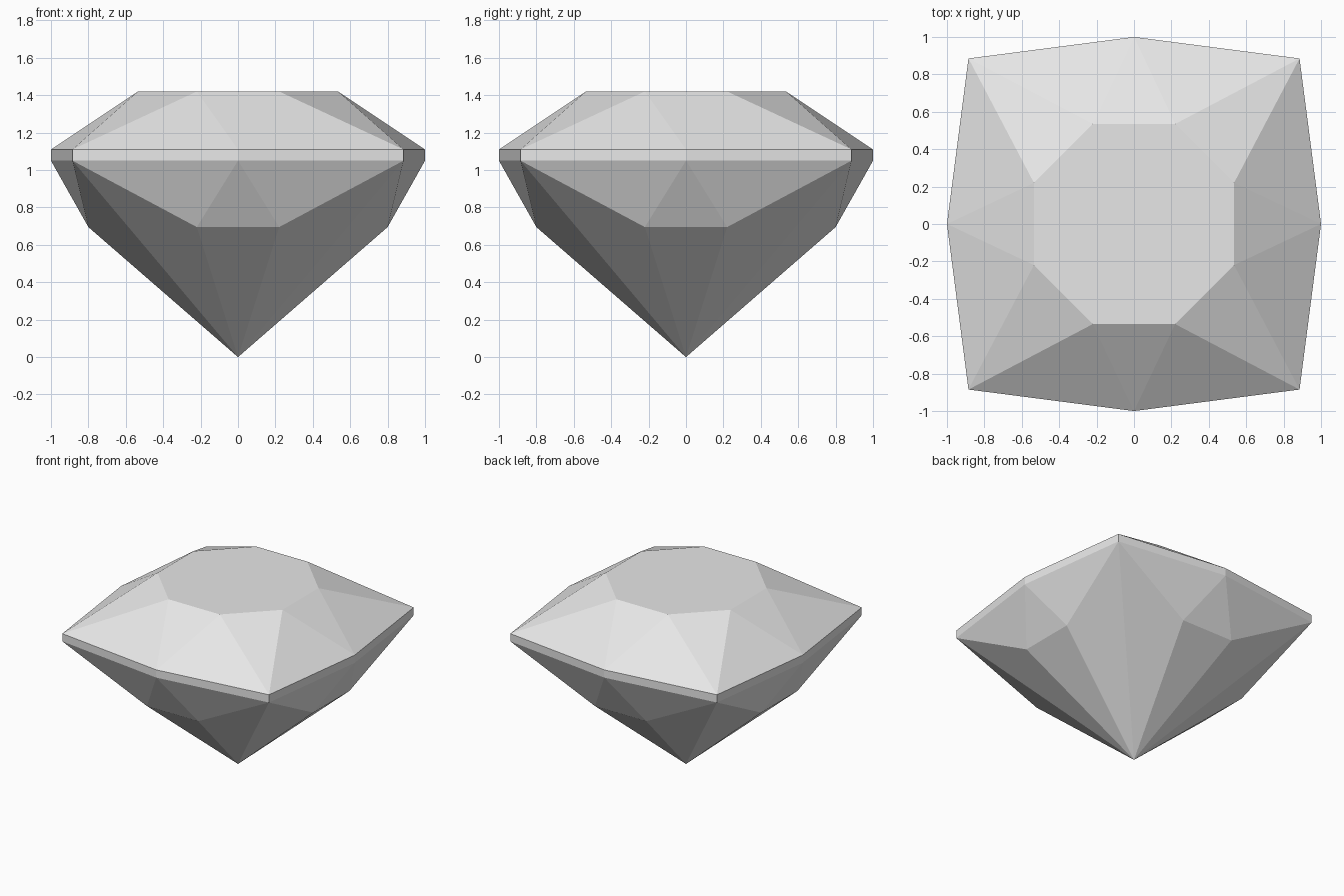
import bpy
import bmesh
from mathutils import Matrix, Vector

cube = bpy.data.objects.get("Cube")
if cube:
    bpy.data.objects.remove(cube, do_unlink=True)

# Heights of the cut
Z_PAVILION, Z_GIRDLE_LOW, Z_GIRDLE_TOP, Z_TABLE = 0.695, 1.05, 1.11, 1.42
MID, CORNER = 1.0, 0.885      # girdle reach at side middle and at corner
TABLE, BREAK, HALF = 0.535, 0.8, 0.22

stone = bpy.data.materials.new("pale grey stone")
stone.use_nodes = True
colour = (0.8, 0.8, 0.8, 1.0)
stone.diffuse_color = colour
stone.node_tree.nodes["Principled BSDF"].inputs["Base Color"].default_value = colour

bm = bmesh.new()


def quarter(k):
    """Named points of one side, turned by k quarter turns."""
    turn = Matrix.Rotation(k * 1.5707963, 3, "Z")
    points = {
        "table_l": (-HALF, -TABLE, Z_TABLE), "table_r": (HALF, -TABLE, Z_TABLE),
        "mid_top": (0, -MID, Z_GIRDLE_TOP), "mid_low": (0, -MID, Z_GIRDLE_LOW),
        "corner_top": (CORNER, -CORNER, Z_GIRDLE_TOP),
        "corner_low": (CORNER, -CORNER, Z_GIRDLE_LOW),
        "break_l": (-HALF, -BREAK, Z_PAVILION), "break_r": (HALF, -BREAK, Z_PAVILION),
    }
    return {name: bm.verts.new(turn @ Vector(p)) for name, p in points.items()}


sides = [quarter(k) for k in range(4)]
culet = bm.verts.new((0, 0, 0))

for k, s in enumerate(sides):
    nxt, prev = sides[(k + 1) % 4], sides[k - 1]
    facets = [
        # Crown facets
        (s["mid_top"], s["table_r"], s["table_l"]),
        (s["mid_top"], s["corner_top"], s["table_r"]),
        (prev["corner_top"], s["mid_top"], s["table_l"]),
        (s["corner_top"], nxt["table_l"], s["table_r"]),
        # Girdle band
        (s["mid_low"], s["corner_low"], s["corner_top"], s["mid_top"]),
        (prev["corner_low"], s["mid_low"], s["mid_top"], prev["corner_top"]),
        # Upper pavilion facets
        (s["mid_low"], s["break_l"], s["break_r"]),
        (s["mid_low"], s["break_r"], s["corner_low"]),
        (prev["corner_low"], s["break_l"], s["mid_low"]),
        # Lower pavilion facets, ridged along the corner
        (s["break_l"], culet, s["break_r"]),
        (s["break_r"], culet, s["corner_low"]),
        (prev["corner_low"], culet, s["break_l"]),
    ]
    for facet in facets:
        bm.faces.new(facet)

# Flat table on top
bm.faces.new([s[name] for s in sides for name in ("table_l", "table_r")])
bmesh.ops.recalc_face_normals(bm, faces=bm.faces)

mesh = bpy.data.meshes.new("cut_gem")
bm.to_mesh(mesh)
bm.free()
mesh.materials.append(stone)
bpy.context.collection.objects.link(bpy.data.objects.new("cut_gem", mesh))
